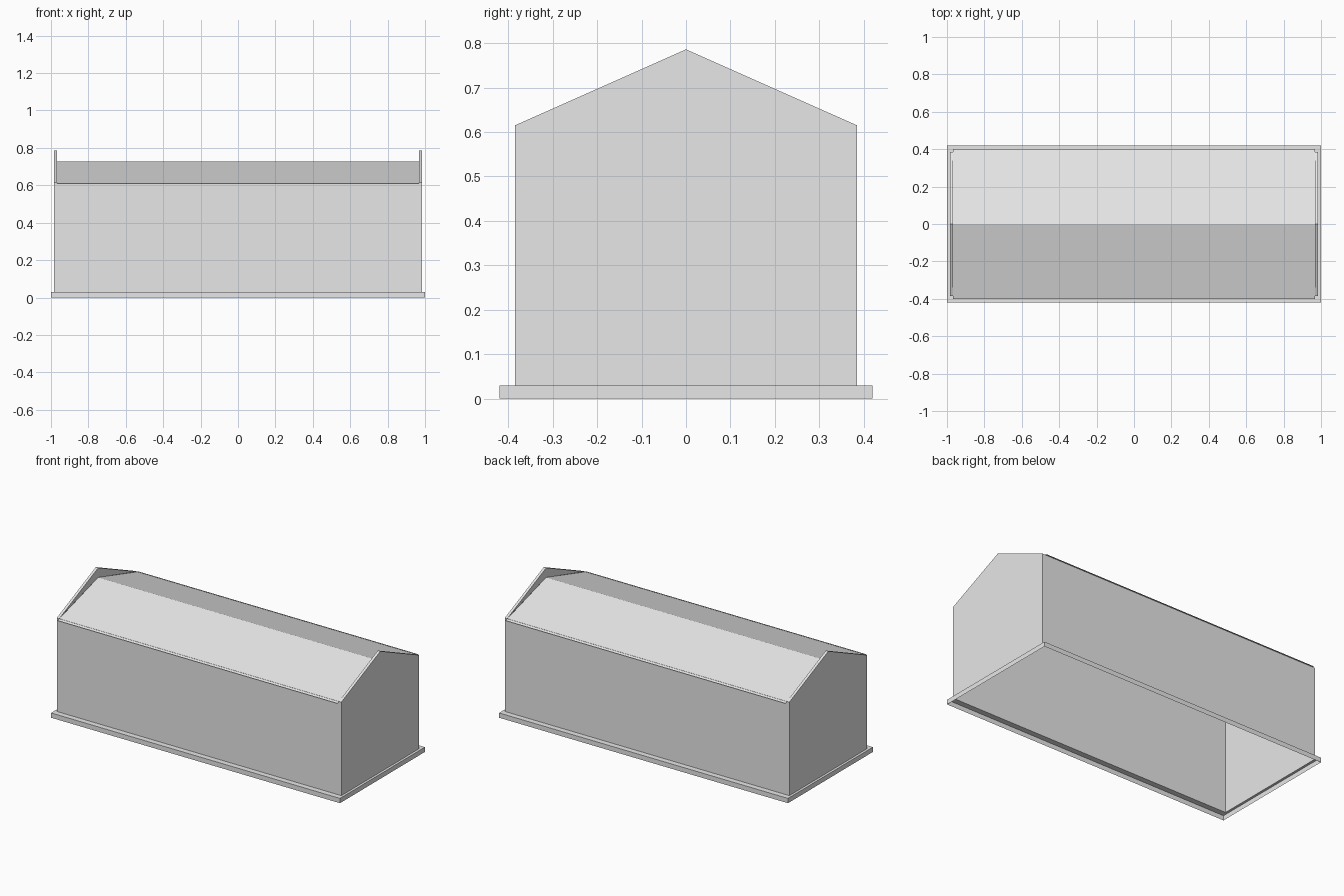
import bpy
import bmesh

if "Cube" in bpy.data.objects:
    bpy.data.objects.remove(bpy.data.objects["Cube"], do_unlink=True)

GREY = (0.8, 0.8, 0.8, 1)
grey = bpy.data.materials.new("light_grey")
grey.use_nodes = True
grey.diffuse_color = GREY
grey.node_tree.nodes["Principled BSDF"].inputs["Base Color"].default_value = GREY

# Main dimensions
BASE_X, BASE_Y, BASE_Z = 1.0, 0.42, 0.03
WALL_X, WALL_Y, WALL_Z = 0.985, 0.385, 0.615
GABLE_Z = 0.786
INNER_X = 0.968
EAVE_Y, EAVE_Z, RIDGE_Z = 0.402, 0.609, 0.726


def finish(name, bm):
    mesh = bpy.data.meshes.new(name)
    bm.to_mesh(mesh)
    bm.free()
    mesh.materials.append(grey)
    obj = bpy.data.objects.new(name, mesh)
    bpy.context.collection.objects.link(obj)


def ring(bm, x, y, z):
    return [bm.verts.new((sx * x, sy * y, z))
            for sx, sy in ((-1, -1), (1, -1), (1, 1), (-1, 1))]


def bridge(bm, low, high):
    n = len(low)
    for i in range(n):
        j = (i + 1) % n
        bm.faces.new((low[i], low[j], high[j], high[i]))


# Plinth: an open rim with a ledge running in to the walls
bm = bmesh.new()
rim_low = ring(bm, BASE_X, BASE_Y, 0)
rim_top = ring(bm, BASE_X, BASE_Y, BASE_Z)
ledge = ring(bm, WALL_X, WALL_Y, BASE_Z)
bridge(bm, rim_low, rim_top)
bridge(bm, rim_top, ledge)
finish("plinth", bm)

# Hollow wall shell
bm = bmesh.new()
bridge(bm, ring(bm, WALL_X, WALL_Y, BASE_Z), ring(bm, WALL_X, WALL_Y, WALL_Z))
finish("walls", bm)

# Thin roof sheet with slightly overhanging eaves
bm = bmesh.new()
rows = [[bm.verts.new((x, y, z)) for x in (-INNER_X, INNER_X)]
        for y, z in ((-EAVE_Y, EAVE_Z), (0, RIDGE_Z), (EAVE_Y, EAVE_Z))]
for a, b in zip(rows, rows[1:]):
    bm.faces.new((a[0], a[1], b[1], b[0]))
finish("roof", bm)

# Gable ends: outer triangle, sloping caps and inner faces above the roof
for name, side in (("left_gable", 1), ("right_gable", -1)):
    bm = bmesh.new()
    outer, inner = [[bm.verts.new((side * x, y, z)) for y, z in
                     ((-WALL_Y, WALL_Z), (0, GABLE_Z), (WALL_Y, WALL_Z))]
                    for x in (WALL_X, INNER_X)]
    valley = bm.verts.new((side * INNER_X, 0, RIDGE_Z))
    faces = [(outer[0], outer[2], outer[1])]
    for k in (0, 1):
        faces.append((outer[k], outer[k + 1], inner[k + 1], inner[k]))
    faces += [(inner[0], inner[1], valley), (inner[1], inner[2], valley)]
    for f in faces:
        bm.faces.new(f if side > 0 else f[::-1])
    finish(name, bm)
